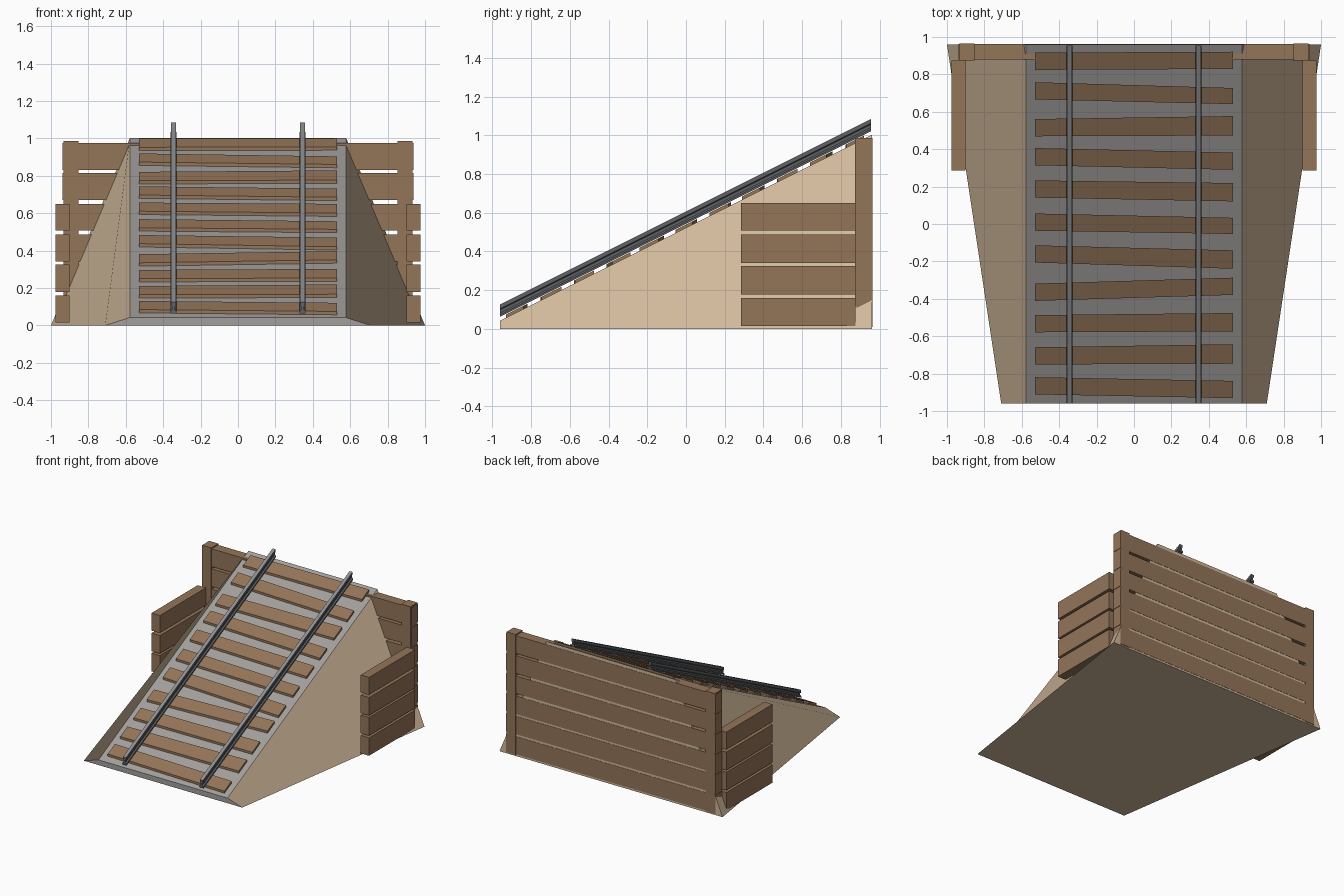
import bpy
import bmesh

START = bpy.data.objects.get("Cube")
if START:
    bpy.data.objects.remove(START, do_unlink=True)

END = 0.96           # half length of the ramp
TOP_X = 0.578        # half width of the track bed


def material(name, rgb):
    mat = bpy.data.materials.new(name)
    mat.use_nodes = True
    linear = [((c / 255 + 0.055) / 1.055) ** 2.4 for c in rgb] + [1]
    mat.diffuse_color = linear
    mat.node_tree.nodes["Principled BSDF"].inputs["Base Color"].default_value = linear
    return mat


SAND = material("sand", (208, 184, 154))
GRAVEL = material("gravel grey", (162, 159, 156))
WOOD = material("wood", (148, 117, 89))
STEEL = material("dark steel", (96, 98, 102))
WORN = material("worn steel", (145, 146, 148))


def bed(y):
    """Height of the sloping track bed."""
    return 0.042 + (y + END) * 0.5


def loft(name, loop_a, loop_b, mats):
    """Closed solid between two matching loops of points."""
    bm = bmesh.new()
    a = [bm.verts.new(p) for p in loop_a]
    b = [bm.verts.new(p) for p in loop_b]
    bm.faces.new(a)
    bm.faces.new(b)
    for i in range(len(a)):
        j = (i + 1) % len(a)
        bm.faces.new((a[j], b[j], b[i], a[i]))
    bmesh.ops.recalc_face_normals(bm, faces=bm.faces)
    mesh = bpy.data.meshes.new(name)
    bm.to_mesh(mesh)
    bm.free()
    for mat in mats:
        mesh.materials.append(mat)
    obj = bpy.data.objects.new(name, mesh)
    bpy.context.collection.objects.link(obj)
    return obj


def box(name, x, y, z, mat):
    def ring(h):
        return [(x[0], y[0], h), (x[1], y[0], h), (x[1], y[1], h), (x[0], y[1], h)]
    return loft(name, ring(z[0]), ring(z[1]), [mat])


# Earth ramp: gravel on top and front, sand elsewhere
low = [(-0.71, -END, 0), (0.71, -END, 0), (1, END, 0), (-1, END, 0)]
high = [(sx * TOP_X, y, bed(y)) for sx, y in ((-1, -END), (1, -END), (1, END), (-1, END))]
ramp = loft("ramp", low, high, [SAND, GRAVEL])
for face in ramp.data.polygons:
    if face.normal.z > 0.8 or face.normal.y < -0.9:
        face.material_index = 1

# Sleepers, each slightly skewed and tapered: left end y, right end y, width change
SLEEPERS = [(0.87, 0.875, 0), (0.712, 0.684, -1), (0.515, 0.525, 2), (0.36, 0.336, 0),
            (0.187, 0.17, 1), (0.01, -0.01, -1), (-0.16, -0.19, 1), (-0.365, -0.333, 0),
            (-0.533, -0.525, 1), (-0.705, -0.695, 2), (-0.865, -0.885, 0)]
for n, (left, right, taper) in enumerate(SLEEPERS):
    half_l, half_r = 0.046, 0.046 + taper * 0.003
    corners = [(-0.53, left - half_l), (0.53, right - half_r),
               (0.53, right + half_r), (-0.53, left + half_l)]
    loft(f"sleeper_{n + 1}",
         [(x, y, bed(y) - 0.01) for x, y in corners],
         [(x, y, bed(y) + 0.018) for x, y in corners], [WOOD])

# Rails: I-section run up the slope, worn on the running surface
half = [(0.017, 0.021), (0.017, 0.032), (0.007, 0.041), (0.007, 0.056), (0.0135, 0.062), (0.0135, 0.084)]
section = half + [(-x, h) for x, h in reversed(half)]
for side, cx in (("right", -0.345), ("left", 0.345)):
    rail = loft(f"{side}_rail",
                [(cx + x, -END, bed(-END) + h) for x, h in section],
                [(cx + x, END - 0.005, bed(END - 0.005) + h) for x, h in section],
                [STEEL, WORN])
    for face in rail.data.polygons:
        if face.normal.z > 0.85 and face.center.z > bed(face.center.y) + 0.07:
            face.material_index = 1

# Plank rows of the back and side retaining walls
ROWS = [(0.015, 0.16), (0.178, 0.325), (0.341, 0.487), (0.508, 0.65), (0.67, 0.814), (0.832, 0.976)]
for n, row in enumerate(ROWS):
    box(f"back_plank_{n + 1}", (-0.938, 0.938), (0.88, 0.962), row, WOOD)

for side, s in (("right", -1), ("left", 1)):
    box(f"{side}_post", sorted((s * 0.852, s * 0.934)), (0.874, 0.965), (0.01, 0.986), WOOD)
    for n, row in enumerate(ROWS[:4]):
        box(f"{side}_side_plank_{n + 1}", sorted((s * 0.9, s * 0.975)), (0.285, 0.875), row, WOOD)
